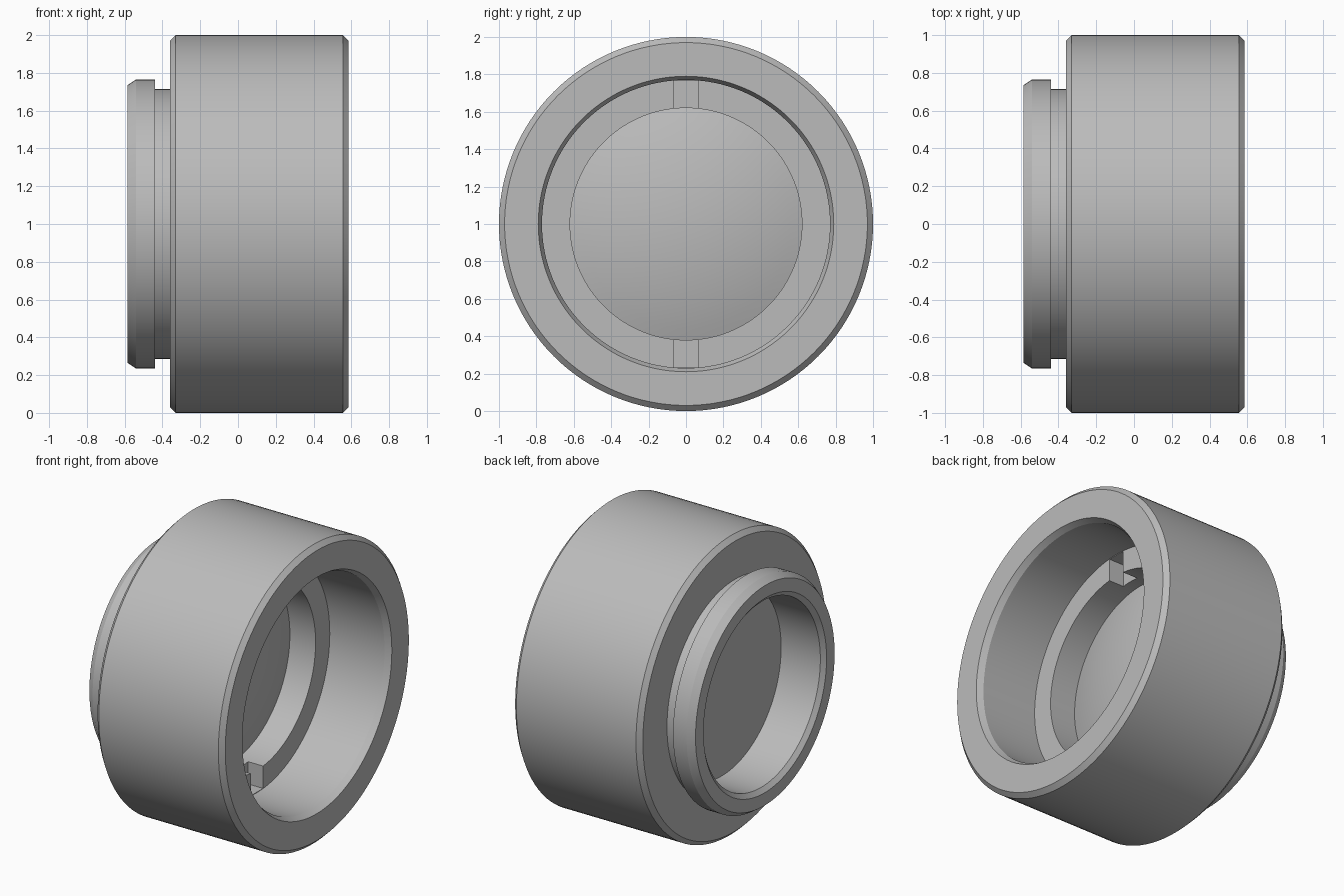
import bpy, bmesh, math
from mathutils import Vector, Matrix

cube = bpy.data.objects.get("Cube")
if cube:
    bpy.data.objects.remove(cube, do_unlink=True)

SEGMENTS = 128
CENTRE = Vector((0, 0, 1))

grey = bpy.data.materials.new("mid grey")
grey.use_nodes = True
COLOUR = (0.5, 0.5, 0.5, 1)
grey.diffuse_color = COLOUR
grey.node_tree.nodes["Principled BSDF"].inputs["Base Color"].default_value = COLOUR


def finish(bm, name):
    """Turn a bmesh into a grey object on the central axis."""
    bmesh.ops.remove_doubles(bm, verts=bm.verts, dist=1e-5)
    bmesh.ops.recalc_face_normals(bm, faces=bm.faces)
    mesh = bpy.data.meshes.new(name)
    bm.to_mesh(mesh)
    bm.free()
    obj = bpy.data.objects.new(name, mesh)
    obj.location = CENTRE
    mesh.materials.append(grey)
    bpy.context.collection.objects.link(obj)
    return obj


def lathe(name, profile, closed):
    """Spin (x, radius) points round the x axis."""
    bm = bmesh.new()
    verts = [bm.verts.new((x, 0, r)) for x, r in profile]
    edges = [bm.edges.new(pair) for pair in zip(verts, verts[1:])]
    if closed:
        edges.append(bm.edges.new((verts[-1], verts[0])))
    bmesh.ops.spin(bm, geom=verts + edges, cent=(0, 0, 0), axis=(1, 0, 0),
                   angle=math.tau, steps=SEGMENTS, use_merge=True)
    return finish(bm, name)


def activate(obj):
    bpy.ops.object.select_all(action='DESELECT')
    obj.select_set(True)
    bpy.context.view_layer.objects.active = obj


# Housing: chamfered barrel, rear groove and flange, stepped bore
housing = lathe("housing", [
    (0.585, 0.79), (0.585, 0.97), (0.555, 1.0), (-0.33, 1.0), (-0.36, 0.97),
    (-0.36, 0.715), (-0.44, 0.715), (-0.44, 0.765), (-0.54, 0.765),
    (-0.585, 0.735), (-0.585, 0.65), (-0.56, 0.62),
    (0.14, 0.62), (0.14, 0.77), (0.545, 0.77)], True)

# Two opposite slots across the inner ledge
bm = bmesh.new()
bmesh.ops.create_cube(bm, size=1, matrix=Matrix.Translation((0.1, 0, 0))
                      @ Matrix.Diagonal((0.14, 0.13, 1.532, 1)))
cutter = finish(bm, "slot_cutter")
cutter.hide_render = True
activate(housing)
cut = housing.modifiers.new("slots", 'BOOLEAN')
cut.operation = 'DIFFERENCE'
cut.solver = 'EXACT'
cut.object = cutter
bpy.ops.object.modifier_apply(modifier=cut.name)
bpy.data.objects.remove(cutter, do_unlink=True)

# Lens: flat at the rear, domed towards the open end
LENS_R, RIM_X, SAG = 0.62, -0.05, 0.10
ball = (LENS_R ** 2 + SAG ** 2) / (2 * SAG)
half = math.asin(LENS_R / ball)
dome = [(RIM_X + SAG - ball + ball * math.cos(half * i / 10),
         ball * math.sin(half * i / 10)) for i in range(11)]
lens = lathe("lens", dome + [(-0.27, LENS_R), (-0.27, 0)], False)

for obj in (housing, lens):
    activate(obj)
    bpy.ops.object.shade_smooth_by_angle(angle=math.radians(25))
